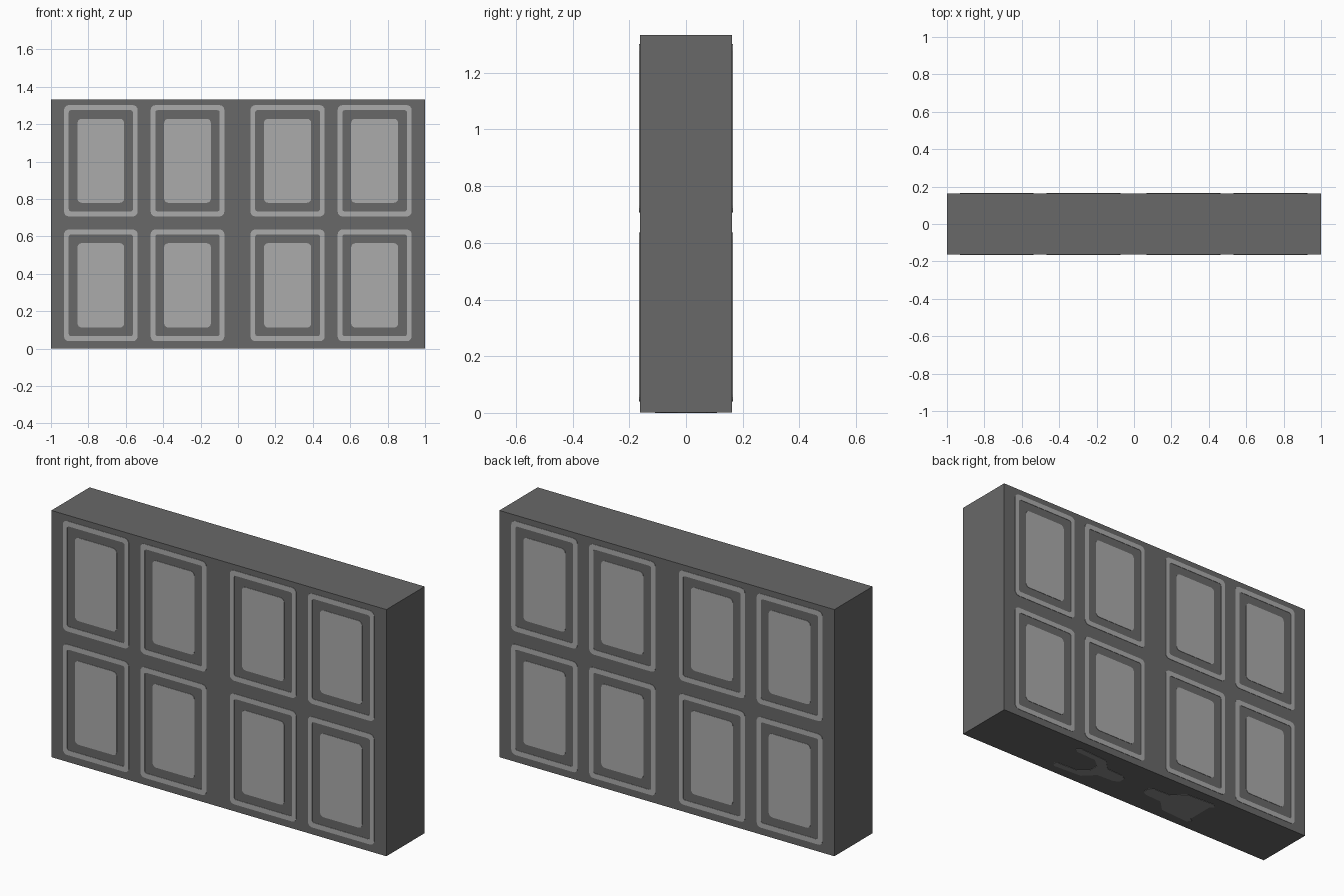
import bpy, bmesh, math

if "Cube" in bpy.data.objects:
    bpy.data.objects.remove(bpy.data.objects["Cube"])

W, D, H = 2.0, 0.33, 1.333     # overall size
T = 0.002                      # thickness of the painted plates


def material(name, srgb):
    lin = [((c / 255 + 0.055) / 1.055) ** 2.4 for c in srgb]
    m = bpy.data.materials.new(name)
    m.diffuse_color = (*lin, 1)
    m.use_nodes = True
    m.node_tree.nodes["Principled BSDF"].inputs["Base Color"].default_value = m.diffuse_color
    return m


dark = material("dark_grey", (104, 104, 104))
light = material("light_grey", (171, 171, 171))
mid = material("mid_grey", (140, 140, 140))


def finish(name, bm, mat):
    bmesh.ops.recalc_face_normals(bm, faces=bm.faces)
    me = bpy.data.meshes.new(name)
    bm.to_mesh(me)
    bm.free()
    me.materials.append(mat)
    ob = bpy.data.objects.new(name, me)
    bpy.context.collection.objects.link(ob)
    return ob


def thicken(bm, vec):
    r = bmesh.ops.extrude_face_region(bm, geom=bm.faces[:])
    bmesh.ops.translate(bm, vec=vec,
                        verts=[e for e in r["geom"] if isinstance(e, bmesh.types.BMVert)])


def rounded(x0, x1, z0, z1, r, seg=4):
    """Outline of a rounded rectangle in the front plane."""
    pts = []
    corners = ((x1 - r, z1 - r), (x0 + r, z1 - r), (x0 + r, z0 + r), (x1 - r, z0 + r))
    for k, (cx, cz) in enumerate(corners):
        for i in range(seg + 1):
            a = math.pi / 2 * (k + i / seg)
            pts.append((cx + r * math.cos(a), cz + r * math.sin(a)))
    return pts


def panel(bm, x0, x1, z0, z1, side):
    """Thin frame with a raised-looking centre, on the front or back."""
    y = side * (D / 2 - T)

    def loop(inset, r):
        return [bm.verts.new((x, y, z)) for x, z in
                rounded(x0 + inset[0], x1 - inset[0], z0 + inset[1], z1 - inset[1], r)]
    a, b = loop((0, 0), 0.025), loop((0.025, 0.027), 0.012)
    n = len(a)
    for i in range(n):
        j = (i + 1) % n
        bm.faces.new((a[i], a[j], b[j], b[i]))
    bm.faces.new(loop((0.072, 0.073), 0.022))


# Main block
bm = bmesh.new()
bmesh.ops.create_cube(bm, size=1)
bmesh.ops.scale(bm, vec=(W, D - 2 * T, H - T), verts=bm.verts)
bmesh.ops.translate(bm, vec=(0, 0, (H + T) / 2), verts=bm.verts)
finish("block", bm, dark)

# Panels on front and back: four columns, two rows
for side, name in ((-1, "front_panels"), (1, "back_panels")):
    bm = bmesh.new()
    for x0, x1 in ((-0.93, -0.537), (-0.467, -0.073), (0.067, 0.463), (0.533, 0.928)):
        for z0, z1 in ((0.04, 0.637), (0.707, 1.302)):
            panel(bm, x0, x1, z0, z1, side)
    thicken(bm, (0, side * T, 0))
    finish(name, bm, light)

# Forked marks underneath, stems meeting near the middle
for s, name in ((1, "fork_mark_right"), (-1, "fork_mark_left")):
    half = [(0.08, 0.02), (0.11, 0.035), (0.21, 0.04), (0.27, 0.10), (0.44, 0.11),
            (0.46, 0.09), (0.44, 0.075), (0.32, 0.07), (0.27, 0.03)]
    bm = bmesh.new()
    up = [bm.verts.new((s * x, y, T)) for x, y in half]
    lo = [bm.verts.new((s * x, -y, T)) for x, y in half]
    bm.faces.new(up + lo[::-1])
    bmesh.ops.triangulate(bm, faces=bm.faces[:])
    thicken(bm, (0, 0, -T))
    finish(name, bm, mid)
